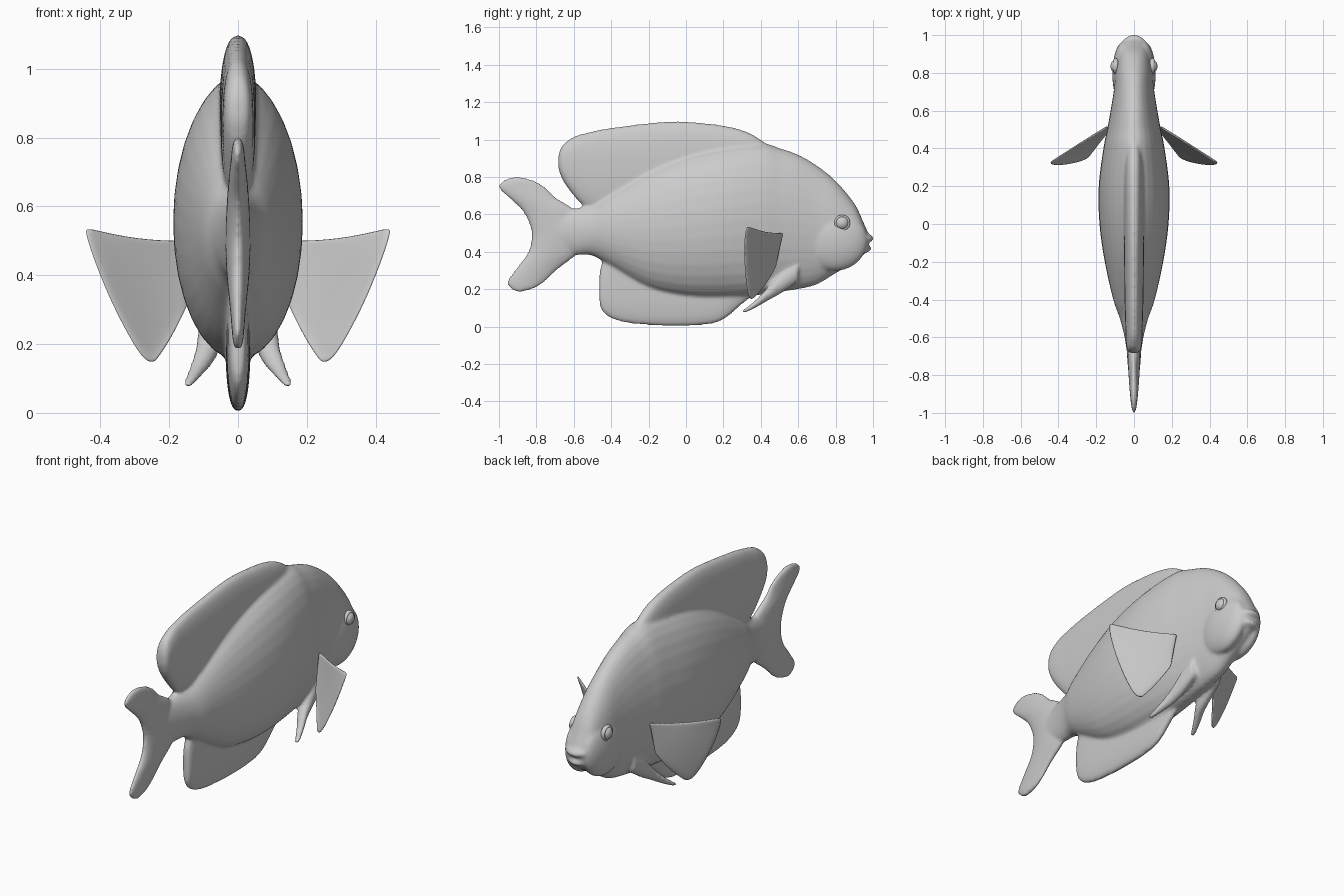
import bpy, bmesh, math
from mathutils import Vector, Matrix

N = 32


def spline(rows, steps=4):
    """Catmull-Rom interpolation through rows of numbers."""
    out = []
    for i in range(len(rows) - 1):
        p = [rows[max(0, min(len(rows) - 1, i + k))] for k in (-1, 0, 1, 2)]
        for s in range(steps):
            t = s / steps
            out.append([0.5 * (2 * b + (c - a) * t + (2 * a - 5 * b + 4 * c - d) * t * t
                               + (3 * b - a - 3 * c + d) * t ** 3) for a, b, c, d in zip(*p)])
    return out + [list(rows[-1])]


def loft(bm, rows, axis='y', power=2.0):
    """Rounded sections: (position, low edge, high edge, half width, x centre)."""
    rings = []
    for pos, lo, hi, w, xc in spline([tuple(r) + (0,) * (5 - len(r)) for r in rows]):
        ring = []
        for k in range(N):
            a = 2 * math.pi * k / N
            c, s = math.cos(a), math.sin(a)
            x = xc + max(w, 0.004) * math.copysign(abs(c) ** (2 / power), c)
            v = (lo + hi) / 2 + (hi - lo) / 2 * math.copysign(abs(s) ** (2 / power), s)
            ring.append(bm.verts.new((x, pos, v) if axis == 'y' else (x, v, pos)))
        rings.append(ring)
    for r, q in zip(rings, rings[1:]):
        for k in range(N):
            bm.faces.new((r[k], r[(k + 1) % N], q[(k + 1) % N], q[k]))
    bm.faces.new(rings[0])
    bm.faces.new(rings[-1])


def ball(bm, loc, radii):
    bmesh.ops.create_uvsphere(bm, u_segments=32, v_segments=20, radius=1,
                              matrix=Matrix.Translation(loc) @ Matrix.Diagonal((*radii, 1)))


def finish(name, bm):
    bmesh.ops.recalc_face_normals(bm, faces=bm.faces)
    for f in bm.faces:
        f.smooth = True
    me = bpy.data.meshes.new(name)
    bm.to_mesh(me)
    bm.free()
    ob = bpy.data.objects.new(name, me)
    bpy.context.collection.objects.link(ob)
    return ob


bm = bmesh.new()
# torso and head
loft(bm, [(-0.72, 0.42, 0.60, 0.032), (-0.6, 0.385, 0.63, 0.05), (-0.5, 0.38, 0.655, 0.075),
          (-0.4, 0.32, 0.72, 0.11), (-0.2, 0.205, 0.84, 0.155), (0, 0.16, 0.92, 0.183),
          (0.2, 0.155, 0.965, 0.187), (0.4, 0.17, 0.982, 0.162), (0.5, 0.185, 0.955, 0.142),
          (0.6, 0.20, 0.92, 0.124), (0.7, 0.225, 0.862, 0.108), (0.8, 0.285, 0.78, 0.098),
          (0.9, 0.345, 0.66, 0.082), (0.95, 0.385, 0.555, 0.066), (0.975, 0.41, 0.50, 0.045)])
# dorsal fin
loft(bm, [(-0.683, 0.85, 0.91, 0.022), (-0.66, 0.785, 0.97, 0.038), (-0.6, 0.70, 1.015, 0.044),
          (-0.53, 0.635, 1.037, 0.046), (-0.4, 0.6, 1.063, 0.05), (-0.1, 0.6, 1.097, 0.054),
          (0.1, 0.65, 1.088, 0.054), (0.25, 0.7, 1.065, 0.052), (0.35, 0.75, 1.03, 0.046),
          (0.45, 0.8, 0.965, 0.03)], power=2.4)
# anal fin
loft(bm, [(-0.463, 0.13, 0.28, 0.012), (-0.45, 0.085, 0.34, 0.024), (-0.4, 0.045, 0.42, 0.03),
          (-0.3, 0.018, 0.42, 0.034), (-0.1, 0.004, 0.4, 0.036), (0.1, 0.01, 0.4, 0.036),
          (0.2, 0.038, 0.4, 0.034), (0.3, 0.12, 0.4, 0.03), (0.38, 0.18, 0.4, 0.02)], power=2.4)
# forked tail
loft(bm, [(0.188, -0.91, -0.87, 0.01), (0.205, -0.94, -0.81, 0.015), (0.24, -0.958, -0.755, 0.018),
          (0.31, -0.91, -0.68, 0.024), (0.39, -0.85, -0.58, 0.032), (0.46, -0.828, -0.55, 0.036),
          (0.53, -0.832, -0.55, 0.036), (0.62, -0.875, -0.59, 0.032), (0.69, -0.95, -0.695, 0.026),
          (0.745, -1.003, -0.75, 0.02), (0.78, -0.98, -0.81, 0.016), (0.80, -0.93, -0.88, 0.01)],
     axis='z')
# cheeks and pelvic fins
for s in (-1, 1):
    ball(bm, (s * 0.05, 0.795, 0.46), (0.065, 0.175, 0.162))
    loft(bm, [(0.6, 0.24, 0.36, 0.03, s * 0.075), (0.52, 0.185, 0.30, 0.034, s * 0.08),
              (0.44, 0.14, 0.215, 0.032, s * 0.092), (0.38, 0.105, 0.15, 0.024, s * 0.118),
              (0.33, 0.08, 0.108, 0.018, s * 0.138), (0.298, 0.07, 0.085, 0.01, s * 0.15)])
# lips
ball(bm, (0, 0.952, 0.472), (0.064, 0.05, 0.026))
ball(bm, (0, 0.945, 0.418), (0.056, 0.046, 0.024))

# fuse everything into one smooth skin
body = finish("fish_body", bm)
m = body.modifiers.new("fuse", 'REMESH')
m.mode = 'VOXEL'
m.voxel_size = 0.009
m.use_smooth_shade = True
m = body.modifiers.new("soften", 'SMOOTH')
m.factor = 0.5
m.iterations = 8

for s, side in ((-1, "left"), (1, "right")):
    # eye with lid ring
    bm = bmesh.new()
    ball(bm, (s * 0.098, 0.835, 0.555), (0.026, 0.034, 0.034))
    ring = []
    for i in range(32):
        a = 2 * math.pi * i / 32
        ring.append([bm.verts.new((s * (0.097 + 0.012 * math.sin(b)),
                                   0.835 + (0.036 + 0.007 * math.cos(b)) * math.cos(a),
                                   0.555 + (0.036 + 0.007 * math.cos(b)) * math.sin(a)))
                     for b in [2 * math.pi * j / 10 for j in range(10)]])
    for i in range(32):
        for j in range(10):
            p, q = ring[i], ring[(i + 1) % 32]
            bm.faces.new((p[j], p[(j + 1) % 10], q[(j + 1) % 10], q[j]))
    finish("eye_" + side, bm)

    # pectoral fin: sheet spanned between root edge and outer edge
    root = spline([(0.135, 0.52, 0.50), (0.14, 0.50, 0.42), (0.145, 0.48, 0.32)], 5)
    outer = spline([(0.447, 0.325, 0.54), (0.43, 0.312, 0.475), (0.375, 0.312, 0.335),
                    (0.305, 0.325, 0.2), (0.265, 0.34, 0.15), (0.24, 0.355, 0.15)], 2)
    bm = bmesh.new()
    grid = []
    for i, (r, o) in enumerate(zip(root, outer)):
        row = []
        for j in range(9):
            t = j / 8
            p = Vector(r).lerp(Vector(o), t)
            p.y += 0.012 * math.sin(math.pi * t) * math.sin(math.pi * i / 10)
            p.z -= 0.012 * math.sin(math.pi * t)
            row.append(bm.verts.new((s * p.x, p.y, p.z)))
        grid.append(row)
    for a, b in zip(grid, grid[1:]):
        for j in range(8):
            bm.faces.new((a[j], a[j + 1], b[j + 1], b[j]))
    fin = finish("pectoral_fin_" + side, bm)
    m = fin.modifiers.new("thickness", 'SOLIDIFY')
    m.thickness = 0.01
    m.offset = 0
    m = fin.modifiers.new("round", 'SUBSURF')
    m.levels = m.render_levels = 1
